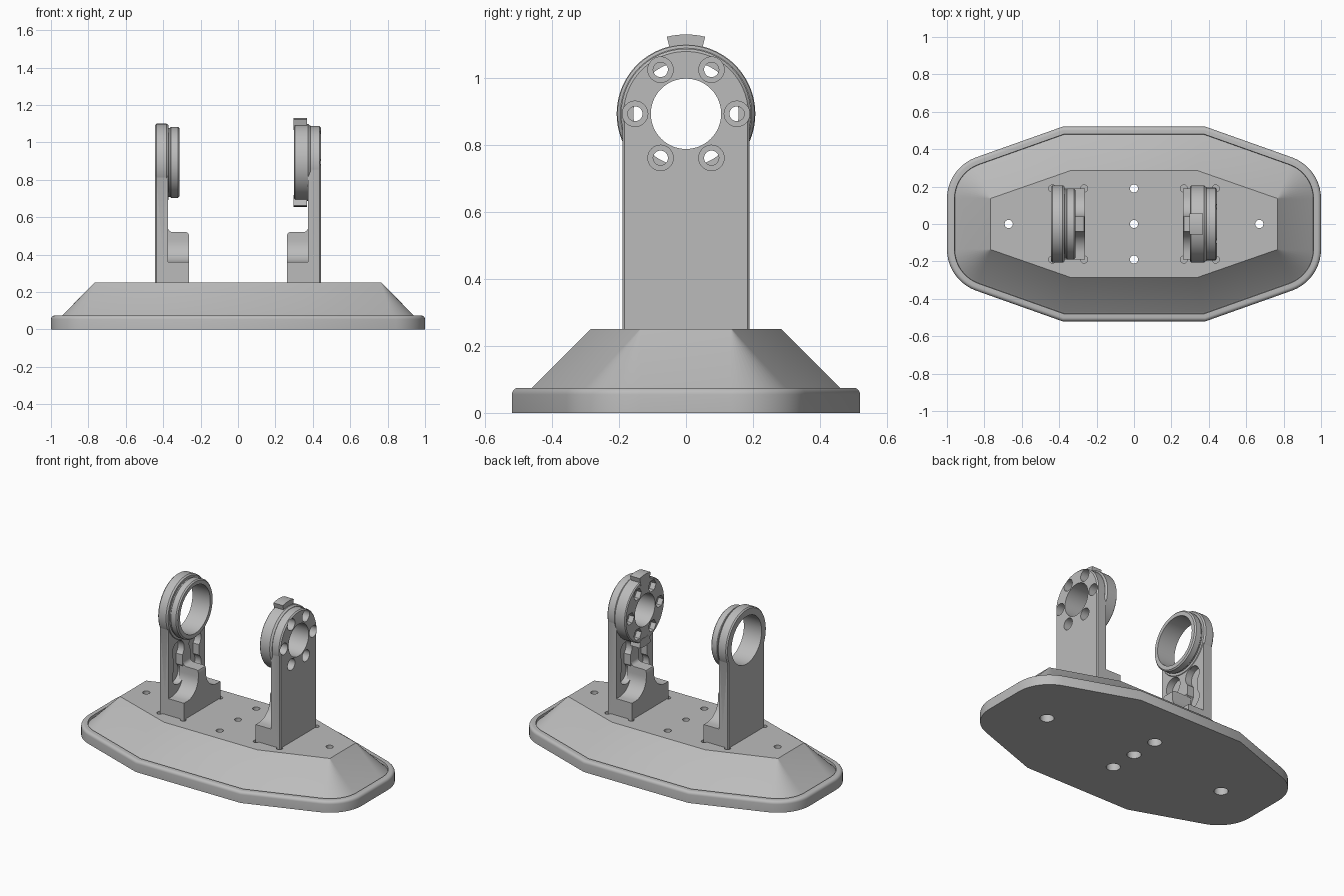
import bpy
import bmesh
from math import sin, cos, pi, radians, tan
from mathutils import Matrix, Vector

cube = bpy.data.objects.get("Cube")
if cube:
    bpy.data.objects.remove(cube)

grey = bpy.data.materials.new("plain grey")
grey.use_nodes = True
grey.diffuse_color = (0.5, 0.5, 0.5, 1)
grey.node_tree.nodes["Principled BSDF"].inputs["Base Color"].default_value = (0.5, 0.5, 0.5, 1)

AXIS_Z = 0.893     # height of the bearing axis
OUT, IN = 0.443, 0.375   # outer and inner faces of the upright plates
HALF = 0.19        # half width of an upright


def finish(name, bm):
    bmesh.ops.recalc_face_normals(bm, faces=bm.faces)
    mesh = bpy.data.meshes.new(name)
    bm.to_mesh(mesh)
    bm.free()
    mesh.materials.append(grey)
    ob = bpy.data.objects.new(name, mesh)
    bpy.context.collection.objects.link(ob)
    return ob


def loft(name, rings):
    """Skin closed rings of equal length and cap both ends."""
    bm = bmesh.new()
    rows = [[bm.verts.new(p) for p in ring] for ring in rings]
    n = len(rows[0])
    for a, b in zip(rows, rows[1:]):
        for i in range(n):
            j = (i + 1) % n
            bm.faces.new((a[i], a[j], b[j], b[i]))
    bm.faces.new(rows[0])
    bm.faces.new(rows[-1])
    return finish(name, bm)


def prism(name, points, axis, lo, hi):
    """Extrude a 2D outline along x, y or z."""
    place = {"x": lambda u, v, w: (w, u, v),
             "y": lambda u, v, w: (u, w, v),
             "z": lambda u, v, w: (u, v, w)}[axis]
    return loft(name, [[place(u, v, w) for u, v in points] for w in (lo, hi)])


def disc(name, profile, y=0, z=AXIS_Z, sides=96):
    """Turn (x, radius) stations about an x-parallel axis."""
    turn = [2 * pi * i / sides for i in range(sides)]
    return loft(name, [[(x, y + r * cos(a), z + r * sin(a)) for a in turn]
                       for x, r in profile])


def drill(x, y, lo, hi, r):
    """Vertical cutter."""
    ring = [(x + r * cos(2 * pi * i / 32), y + r * sin(2 * pi * i / 32)) for i in range(32)]
    return prism("cutter", ring, "z", lo, hi)


def combine(ob, others, operation):
    for other in others:
        mod = ob.modifiers.new("combine", "BOOLEAN")
        mod.operation = operation
        mod.solver = "EXACT"
        mod.object = other
        bpy.context.view_layer.update()
        graph = bpy.context.evaluated_depsgraph_get()
        mesh = bpy.data.meshes.new_from_object(ob.evaluated_get(graph))
        ob.modifiers.clear()
        ob.data = mesh
        bpy.data.objects.remove(other)
    return ob


# Base: stretched octagon with rounded ends, rim and sloped plateau
END_R = 0.235
SLANT = radians(70.4)


def outline(d, z):
    r = max(END_R - d, 0.002)
    quarter = [(0.765 + r * cos(SLANT * i / 10), 0.135 + r * sin(SLANT * i / 10))
               for i in range(11)]
    quarter.append((0.383 - 0.18 * d, 0.52 - d))
    half = quarter + [(-x, y) for x, y in reversed(quarter)]
    return [(x, y, z) for x, y in half + [(-x, -y) for x, y in half]]


rim = [(0.02 * (1 - cos(a)), 0.055 + 0.02 * sin(a))
       for a in (i * pi / 10 for i in range(6))]
steps = [(0, 0)] + rim + [(0.04, 0.075), (0.042, 0.06), (0.05, 0.065), (END_R, 0.25)]
base = loft("base", [outline(d, z) for d, z in steps])

# Base screw holes, and corner reliefs around the feet
cutters = []
for x, y in ((0, 0), (0, HALF), (0, -HALF), (0.67, 0), (-0.67, 0)):
    cutters += [drill(x, y, -0.1, 0.4, 0.022), drill(x, y, -0.1, 0.12, 0.042)]
for x in (0.267, 0.437):
    for sx in (-1, 1):
        for sy in (-1, 1):
            cutters.append(drill(sx * x, sy * HALF, 0.21, 0.4, 0.019))
combine(base, cutters, "DIFFERENCE")


def upright(name, s):
    """Column with pockets and a ribbed foot; s is the side of x."""
    c = 0.006
    plan = [(IN, -HALF), (OUT - c, -HALF), (OUT, c - HALF),
            (OUT, HALF - c), (OUT - c, HALF), (IN, HALF)]
    column = prism(name, [(s * x, y) for x, y in plan], "z", 0.2, AXIS_Z)

    # Twin-lobed lightening pockets
    pockets = []
    for y in (-0.088, 0.088):
        for z in (0.48, 0.64):
            pockets.append(disc("cutter", [(s * 0.3, 0.062), (s * 0.42, 0.062)], y, z, 32))
        slot = [(y - 0.042, 0.48), (y + 0.042, 0.48), (y + 0.042, 0.64), (y - 0.042, 0.64)]
        pockets.append(prism("cutter", slot, "x", s * 0.3, s * 0.42))
    combine(column, pockets, "DIFFERENCE")

    # Foot: hollow curves rising to a central rib
    rise = [(HALF - 0.012, 0.36)]
    rise += [(0.155 - 0.115 * sin(a), 0.475 - 0.115 * cos(a))
             for a in (i * pi / 20 for i in range(11))]
    side = [(HALF, 0.2), (HALF, 0.36)] + rise[1:] + [(0.04, 0.6)]
    foot = prism("foot", side + [(-y, z) for y, z in reversed(side)], "x", s * 0.25, s * 0.41)
    top = [(0.262, 0.19), (0.262, 0.505), (0.267, 0.516), (0.278, 0.521), (0.35, 0.521)]
    top += [(0.35 + 0.025 * sin(a), 0.546 - 0.025 * cos(a))
            for a in (i * pi / 10 for i in range(1, 6))]
    top += [(0.4, 0.546), (0.4, 0.19)]
    trim = prism("trim", [(s * x, z) for x, z in top], "y", -0.3, 0.3)
    combine(foot, [trim], "INTERSECT")
    return combine(column, [foot], "UNION")


# Left upright: bolted hub with stop tabs
left = upright("left_upright", 1)
parts = [disc("plate", [(IN - 0.02, 0.194), (OUT - 0.008, 0.194), (OUT, 0.186)]),
         disc("hub", [(0.30, 0.199), (0.306, 0.205), (IN, 0.205), (IN + 0.012, 0.196)])]
for up in (1, -1):
    arc = [radians(-14 + 28 * i / 8) for i in range(9)]
    tab = [(0.237 * sin(a), AXIS_Z + up * 0.237 * cos(a)) for a in arc]
    tab += [(0.18 * sin(a), AXIS_Z + up * 0.18 * cos(a)) for a in reversed(arc)]
    parts.append(prism("tab", tab, "x", 0.298, 0.368))
combine(left, parts, "UNION")

cutters = [disc("cutter", [(0.2, 0.105), (0.6, 0.105)])]
for i in range(6):
    y = 0.152 * cos(i * pi / 3)
    z = AXIS_Z + 0.152 * sin(i * pi / 3)
    cutters.append(disc("cutter", [(0.2, 0.022), (0.6, 0.022)], y, z, 32))
    cutters.append(disc("cutter", [(0.39, 0.038), (0.6, 0.038)], y, z, 32))
    cutters.append(disc("cutter", [(0.2, 0.04), (0.335, 0.04)], y, z, 6))
combine(left, cutters, "DIFFERENCE")

# Right upright: open bearing ring
right = upright("right_upright", -1)
parts = [disc("plate", [(-OUT, 0.2), (-OUT + 0.008, 0.207), (-IN - 0.006, 0.207), (-IN + 0.004, 0.2)]),
         disc("ring", [(-0.40, 0.184), (-0.364, 0.184), (-0.358, 0.19),
                       (-0.321, 0.19), (-0.313, 0.182)])]
combine(right, parts, "UNION")
combine(right, [disc("cutter", [(-0.6, 0.157), (-0.2, 0.157)])], "DIFFERENCE")

# Smooth the curved faces, keep the edges sharp
bpy.ops.object.select_all(action="DESELECT")
for ob in (base, left, right):
    ob.select_set(True)
    bpy.context.view_layer.objects.active = ob
bpy.ops.object.shade_smooth_by_angle(angle=radians(25))
